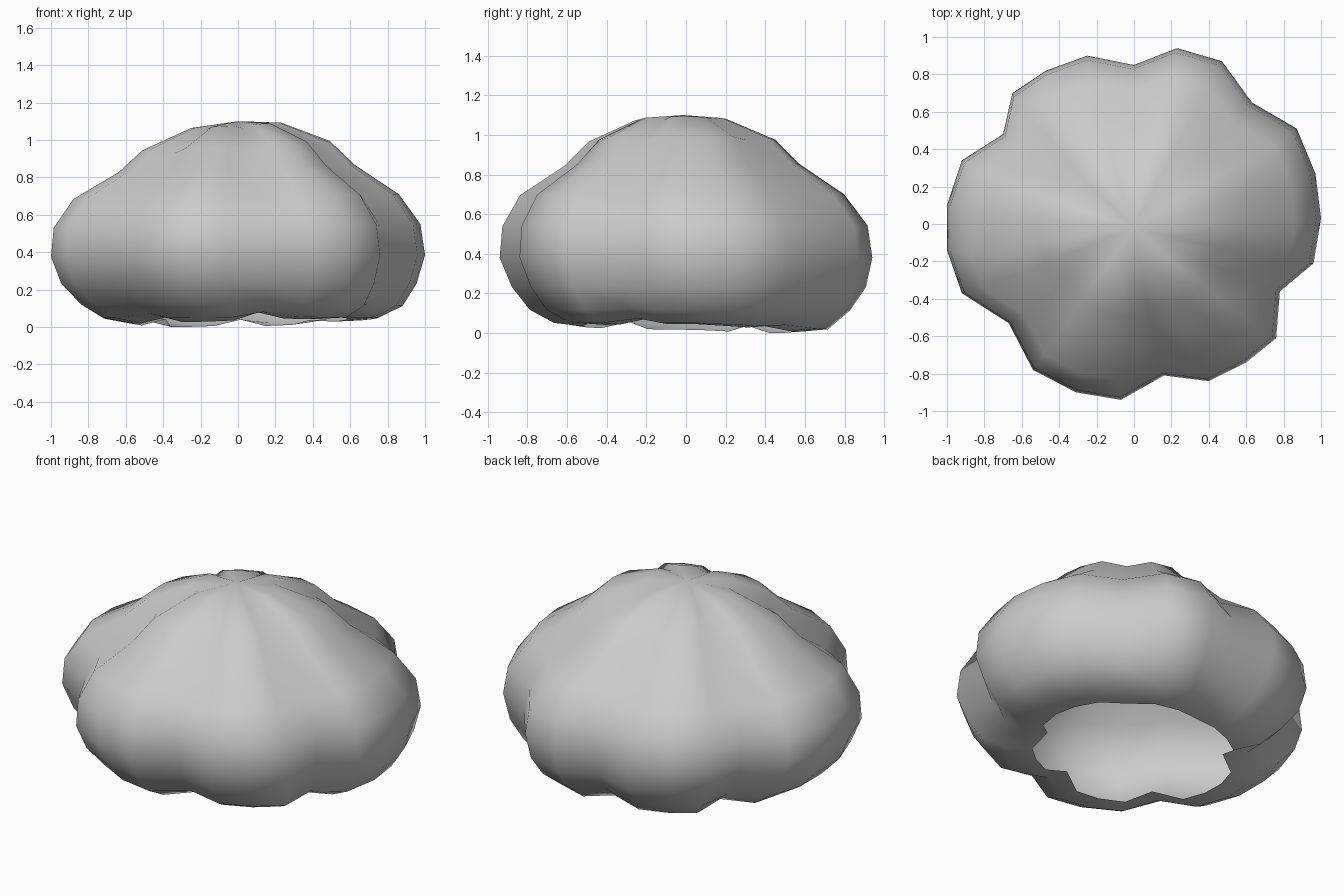
import bpy, bmesh

# Lobed plan outline (x, y), counter-clockwise
outline = [(1, .03), (.97, .27), (.87, .51), (.63, .65), (.47, .87), (.23, .94),
           (0, .85), (-.25, .90), (-.47, .82), (-.65, .70), (-.70, .48), (-.92, .34),
           (-1, .10), (-1, -.14), (-.92, -.37), (-.67, -.53), (-.54, -.78),
           (-.31, -.90), (-.07, -.94), (.16, -.81), (.40, -.84), (.60, -.74),
           (.76, -.61), (.78, -.36), (.96, -.21)]

# Vertical profile: plan scale, height, tilt along x, valley lift, x shift, y shift
profile = [(.24, 1.078, .06, -.15, -.01, -.025), (.50, .97, .05, -.28, -.01, -.02),
           (.63, .848, .035, -.3, -.01, -.02), (.87, .697, .015, -.2, -.01, -.02),
           (.98, .54, .01, -.06, -.005, -.005), (1, .38, .005, 0, 0, 0),
           (.95, .232, 0, .05, .005, .015), (.86, .117, -.005, .12, .02, .02),
           (.735, .05, .003, .24, .02, .025), (.575, .033, .025, .34, .015, .02)]

# Bush shell, open underneath
bm = bmesh.new()
rings = []
for s, z, tilt, lift, dx, dy in profile:
    ring = []
    for x, y in outline:
        r = (x * x + y * y) ** .5
        h = z + tilt * s * x + lift * max(0, .95 - r)
        if z < .1:  # back lobe hangs a little lower
            h -= .033 * max(0, y)
        ring.append(bm.verts.new((s * x + dx, s * y + dy, max(0, h))))
    rings.append(ring)
apex = bm.verts.new((0, -.015, 1.1))
n = len(outline)
for i in range(n):
    j = (i + 1) % n
    bm.faces.new((apex, rings[0][i], rings[0][j]))
    for a, b in zip(rings, rings[1:]):
        bm.faces.new((a[i], b[i], b[j], a[j]))
for f in bm.faces:
    f.smooth = True

mesh = bpy.data.meshes.new("bush")
bm.to_mesh(mesh)
bm.free()
bush = bpy.data.objects.new("bush", mesh)
bpy.context.collection.objects.link(bush)
